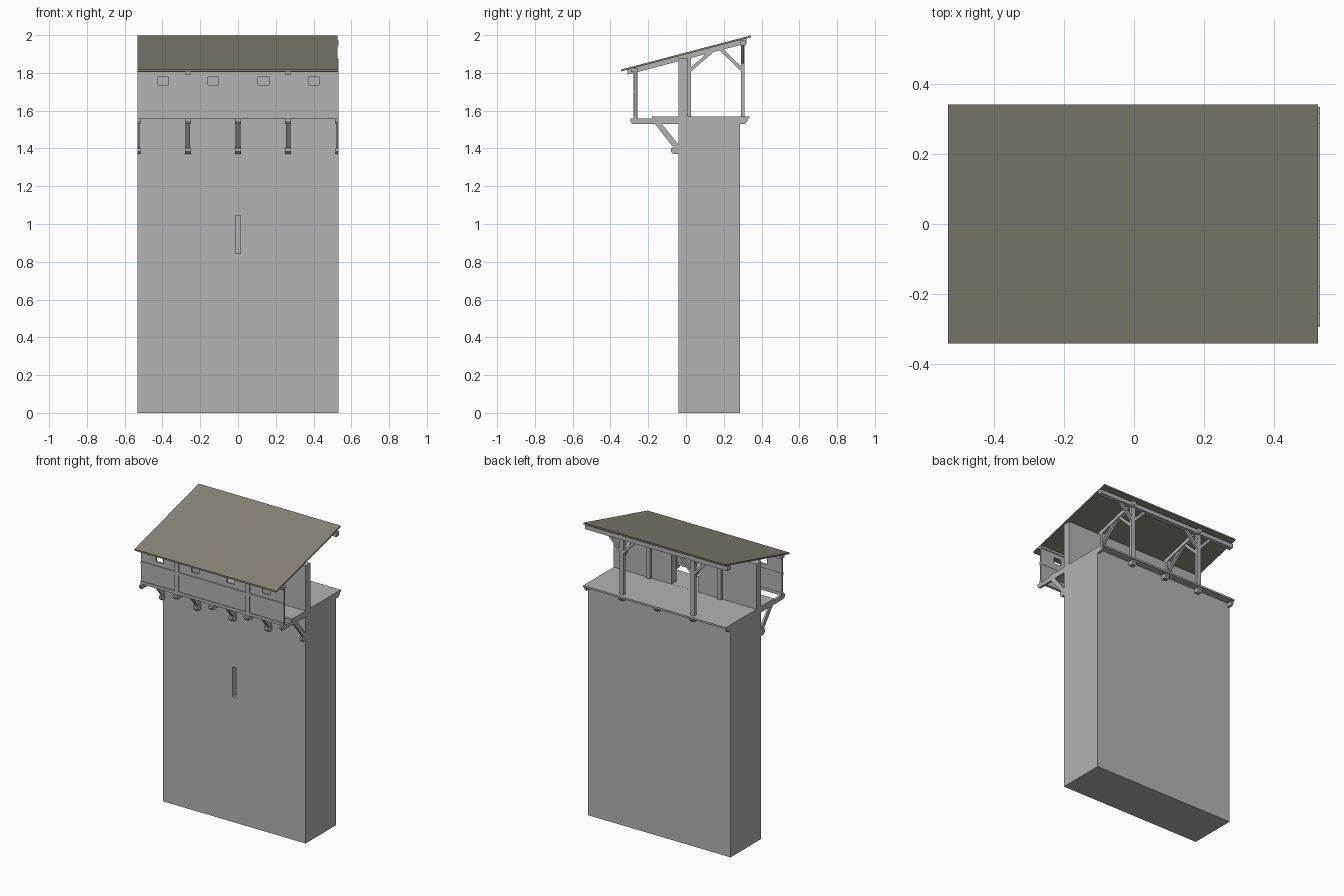
import bpy
import bmesh
from mathutils import Vector

if "Cube" in bpy.data.objects:
    bpy.data.objects.remove(bpy.data.objects["Cube"], do_unlink=True)


def material(name, rgb):
    m = bpy.data.materials.new(name)
    m.use_nodes = True
    color = (*rgb, 1)
    m.diffuse_color = color
    m.node_tree.nodes["Principled BSDF"].inputs["Base Color"].default_value = color
    return m


GREY = material("stone grey", (0.45, 0.45, 0.45))
BROWN = material("roof brown", (0.25, 0.23, 0.185))


def prism(name, profile, start, end, axis="x", mat=GREY):
    """Extrude a (y, z) profile along x, or an (x, z) profile along y."""
    bm = bmesh.new()
    place = (lambda a, b: (start, a, b)) if axis == "x" else (lambda a, b: (a, start, b))
    face = bm.faces.new([bm.verts.new(place(a, b)) for a, b in profile])
    ext = bmesh.ops.extrude_face_region(bm, geom=[face])
    shift = Vector((end - start, 0, 0) if axis == "x" else (0, end - start, 0))
    moved = [v for v in ext["geom"] if isinstance(v, bmesh.types.BMVert)]
    bmesh.ops.translate(bm, verts=moved, vec=shift)
    bmesh.ops.recalc_face_normals(bm, faces=bm.faces)
    mesh = bpy.data.meshes.new(name)
    bm.to_mesh(mesh)
    bm.free()
    mesh.materials.append(mat)
    obj = bpy.data.objects.new(name, mesh)
    bpy.context.collection.objects.link(obj)
    return obj


def box(name, x, y, z, mat=GREY):
    return prism(name, [(y[0], z[0]), (y[1], z[0]), (y[1], z[1]), (y[0], z[1])], *x, mat=mat)


def strut(name, p, q, thick, start, end, axis="x"):
    """Diagonal timber lying in the plane across the given axis."""
    p, q = Vector(p), Vector(q)
    d = (q - p).normalized() * thick / 2
    n = Vector((-d.y, d.x))
    return prism(name, [p + n, p - n, q - n, q + n], start, end, axis)


def cut(obj, cutters):
    for c in cutters:
        c.hide_render = True
        c.hide_viewport = True
        c.display_type = "WIRE"
        mod = obj.modifiers.new("opening", "BOOLEAN")
        mod.object = c
        mod.operation = "DIFFERENCE"
        mod.solver = "EXACT"


HALF = 0.533
FULL = (-HALF, HALF)
FRAMES = (-0.265, 0.265)


def roof_z(y):
    return 1.818 + (y + 0.343) * 0.2625


# Wall with arrow slit
wall = box("wall", FULL, (-0.04, 0.285), (0, 1.558))
cut(wall, [box("slit_cutter", (-0.014, 0.014), (-0.2, 0.1), (0.845, 1.045))])

# Walkway floor
box("walkway_floor", FULL, (-0.18, 0.335), (1.558, 1.57))

# Parapet with doorway into the gallery
parapet = box("parapet", FULL, (-0.04, 0.01), (1.57, 1.875))
cut(parapet, [box("doorway_cutter", (-0.1, 0.1), (-0.2, 0.2), (1.5705, 1.78))])

# Floor beams, braces and corbels
for cx in (-HALF, -0.265, 0, 0.265, HALF):
    x0, x1 = max(cx - 0.016, -HALF), min(cx + 0.016, HALF)
    prism("floor_beam", [(-0.295, 1.558), (-0.295, 1.545), (-0.285, 1.53), (0.312, 1.53),
                         (0.325, 1.545), (0.325, 1.558)], x0, x1)
    prism("gallery_brace", [(-0.165, 1.53), (-0.128, 1.53), (-0.04, 1.42), (-0.04, 1.4),
                            (-0.063, 1.4)], max(cx - 0.012, -HALF), min(cx + 0.012, HALF))
    prism("corbel", [(-0.04, 1.37), (-0.066, 1.37), (-0.08, 1.383), (-0.08, 1.403),
                     (-0.04, 1.403)], x0, x1)

# Gallery boarding with loopholes
boards = box("gallery_boards", FULL, (-0.272, -0.262), (1.558, 1.82))
cut(boards, [box("loophole_cutter", (x - 0.028, x + 0.028), (-0.4, -0.2), (1.737, 1.778))
             for x in (-0.395, -0.13, 0.135, 0.4)])
for z in ((1.558, 1.578), (1.692, 1.71)):
    box("gallery_rail", FULL, (-0.277, -0.26), z)

# Roof frames: posts, rafters and braces
for fx in FRAMES:
    a, b = fx - 0.015, fx + 0.015
    box("gallery_post", (a, b), (-0.279, -0.258), (1.558, 1.81))
    box("parapet_post", (a, b), (0.01, 0.027), (1.57, 1.885))
    box("back_post", (a, b), (0.29, 0.31), (1.57, 1.95))
    ends = (-0.31, 0.32)
    prism("rafter", [(y, roof_z(y) - d) for y, d in zip(
        (ends[0], ends[1], ends[1], ends[0]), (0.01, 0.01, 0.036, 0.036))], a, b)
    c, d = fx - 0.01, fx + 0.01
    strut("rafter_brace", (0.022, 1.815), (0.145, 1.922), 0.018, c, d)
    strut("rafter_brace", (0.298, 1.815), (0.18, 1.93), 0.018, c, d)
    for s in (-1, 1):
        strut("purlin_brace", (fx + s * 0.008, 1.855), (fx + s * 0.1, 1.952),
              0.018, 0.292, 0.308, "y")

# Purlins
box("back_purlin", FULL, (0.286, 0.318), (1.944, 1.972))
box("front_purlin", FULL, (-0.29, -0.255), (1.806, 1.822))

# Roof slab
prism("roof", [(-0.343, roof_z(-0.343)), (0.343, roof_z(0.343)),
               (0.343, roof_z(0.343) - 0.01), (-0.343, roof_z(-0.343) - 0.01)],
      -HALF, 0.527, mat=BROWN)
